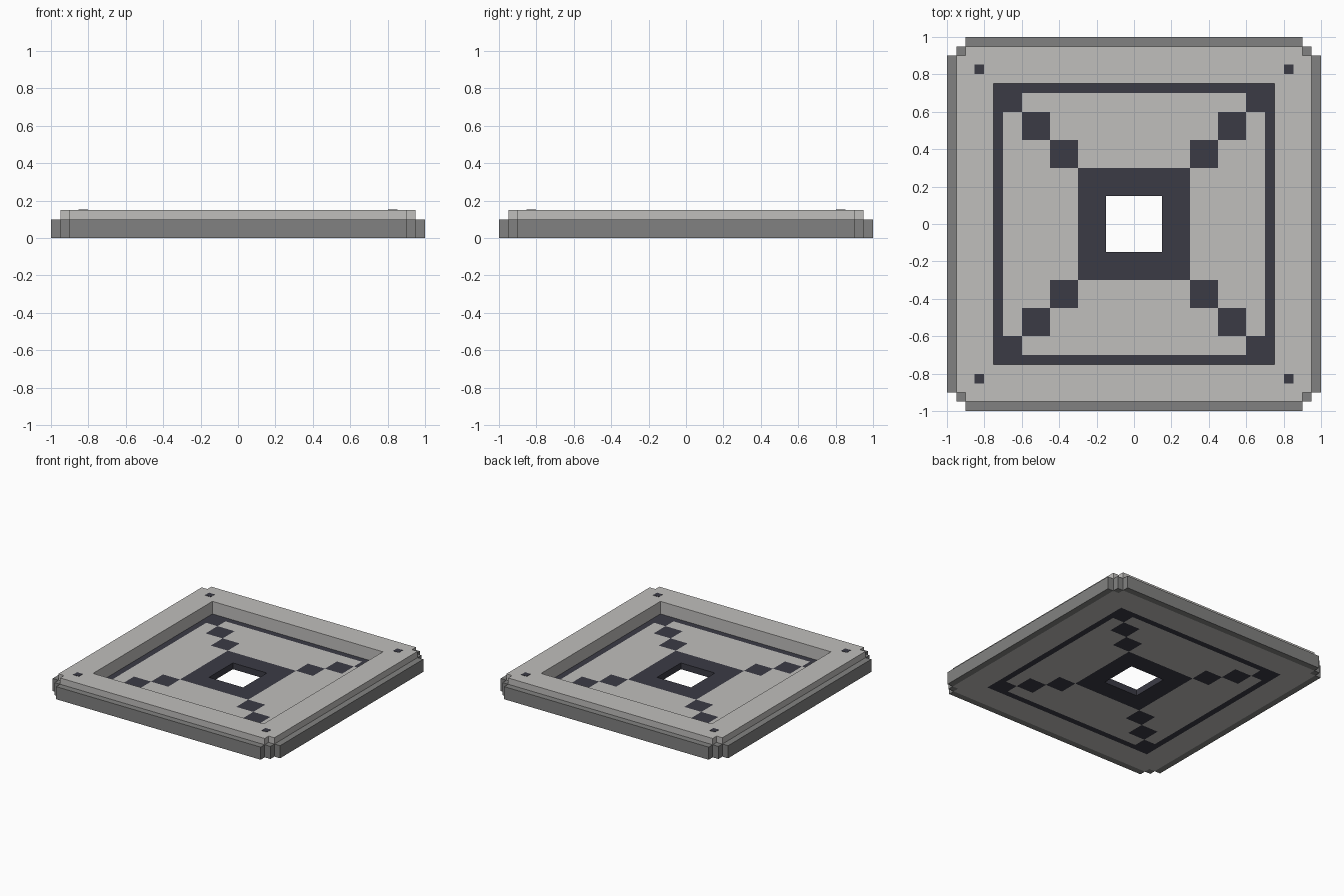
import bpy, bmesh

if "Cube" in bpy.data.objects:
    bpy.data.objects.remove(bpy.data.objects["Cube"])


def material(name, rgb):
    m = bpy.data.materials.new(name)
    m.diffuse_color = (*rgb, 1)
    m.use_nodes = True
    m.node_tree.nodes["Principled BSDF"].inputs["Base Color"].default_value = m.diffuse_color
    return m


LIGHT = material("light stone", (0.53, 0.52, 0.505))
TRIM = material("mid grey", (0.222, 0.222, 0.218))
DARK = material("dark slate", (0.044, 0.044, 0.060))


def slab(name, xs, z0, z1, keep, colour, mats):
    """Square grid of cells, extruded z0..z1; keep/colour take the cell centre."""
    bm = bmesh.new()
    n = len(xs)
    cells = {}
    for i in range(n - 1):
        for j in range(n - 1):
            cx, cy = (xs[i] + xs[i + 1]) / 2, (xs[j] + xs[j + 1]) / 2
            if keep(abs(cx), abs(cy)):
                cells[i, j] = colour(abs(cx), abs(cy))
    verts = {}

    def v(i, j, k):
        if (i, j, k) not in verts:
            verts[i, j, k] = bm.verts.new((xs[i], xs[j], (z0, z1)[k]))
        return verts[i, j, k]

    def face(pts, mat):
        bm.faces.new([v(*p) for p in pts]).material_index = mat

    for (i, j), mat in cells.items():
        ring = [(i, j), (i + 1, j), (i + 1, j + 1), (i, j + 1)]
        face([(*p, 1) for p in ring], mat)
        face([(*p, 0) for p in reversed(ring)], mat)
        # side walls only where the neighbouring cell is empty
        for s, (di, dj) in enumerate([(0, -1), (1, 0), (0, 1), (-1, 0)]):
            if (i + di, j + dj) not in cells:
                a, b = ring[s], ring[(s + 1) % 4]
                face([(*a, 0), (*b, 0), (*b, 1), (*a, 1)], mat)
    me = bpy.data.meshes.new(name)
    bm.to_mesh(me)
    bm.free()
    for m in mats:
        me.materials.append(m)
    ob = bpy.data.objects.new(name, me)
    bpy.context.collection.objects.link(ob)
    return ob


def mirrored(vals):
    return [-a for a in reversed(vals)] + list(vals)


def plain(a, b):
    return 0


# patterned floor with a square hole through the middle
def floor_colour(a, b):
    if max(a, b) > 0.7 or max(a, b) < 0.3:
        return 1
    return int(int(a / 0.15) == int(b / 0.15))


slab("patterned_floor", mirrored([0.15, 0.3, 0.45, 0.6, 0.7, 0.75]), 0, 0.05,
     lambda a, b: max(a, b) > 0.15, floor_colour, [LIGHT, DARK])

# raised rim with notched corners
slab("raised_rim", mirrored([0.75, 0.9, 0.95]), 0, 0.15,
     lambda a, b: max(a, b) > 0.75 and min(a, b) < 0.9, plain, [LIGHT])

# lower outer trim, stepped at the corners
slab("outer_trim", mirrored([0.9, 0.95, 1.0]), 0, 0.1,
     lambda a, b: (max(a, b) > 0.95 and min(a, b) < 0.9)
     or (0.9 < min(a, b) and max(a, b) < 0.95), plain, [TRIM])

# small dark studs set in the rim corners
slab("corner_studs", mirrored([0.803, 0.853]), 0.149, 0.152,
     lambda a, b: min(a, b) > 0.8, plain, [DARK])
